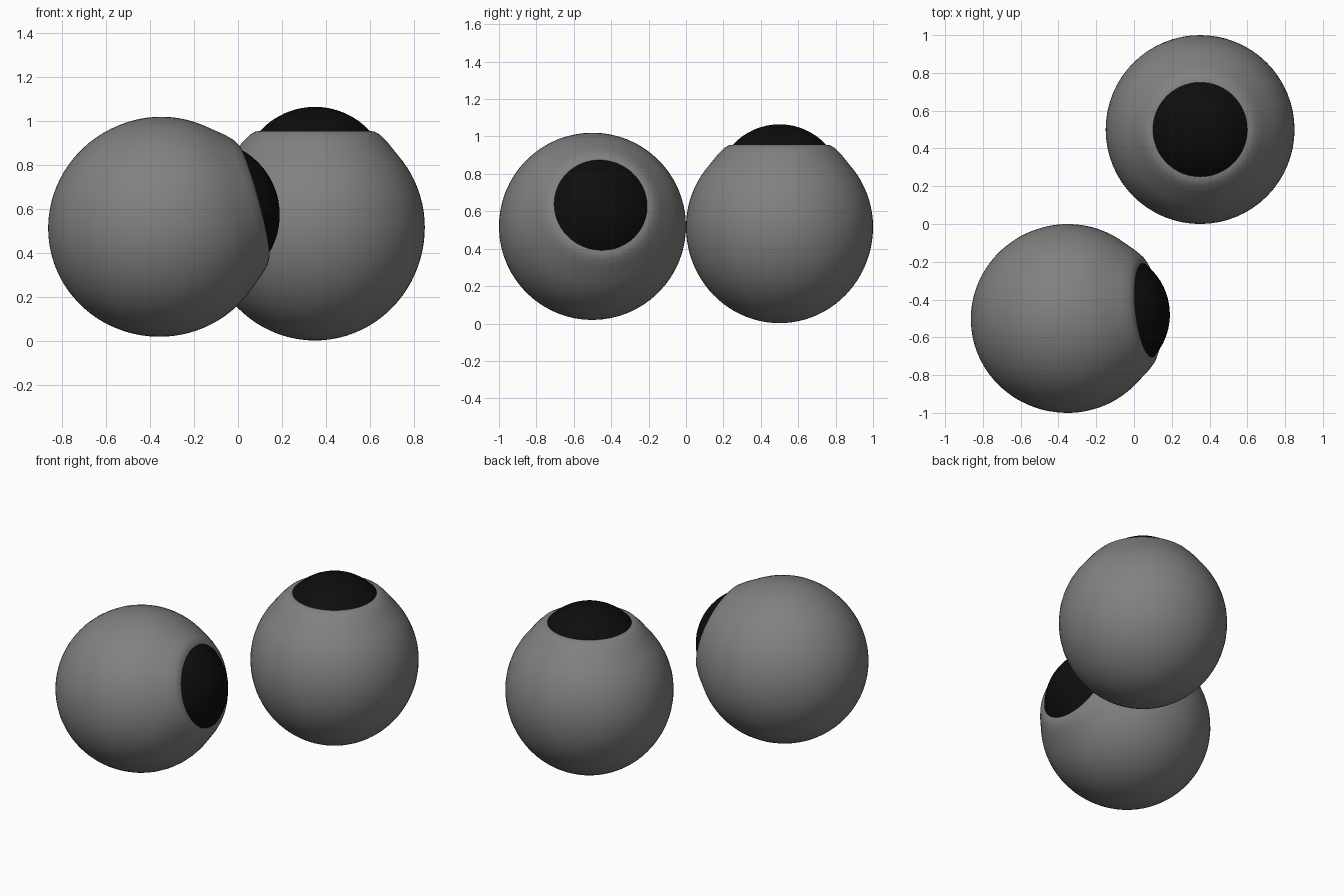
import bpy, bmesh, math
from mathutils import Vector

cube = bpy.data.objects.get("Cube")
if cube:
    bpy.data.objects.remove(cube, do_unlink=True)


def make_material(name, value):
    mat = bpy.data.materials.new(name)
    mat.use_nodes = True
    colour = (value, value, value, 1)
    mat.diffuse_color = colour
    mat.node_tree.nodes["Principled BSDF"].inputs["Base Color"].default_value = colour
    return mat


def lathe(name, profile, mat, steps=64):
    """Revolve (radius, height) points about z into a smooth mesh."""
    bm = bmesh.new()
    verts = [bm.verts.new((r, 0, z)) for r, z in profile]
    edges = [bm.edges.new(pair) for pair in zip(verts, verts[1:])]
    bmesh.ops.spin(bm, geom=verts + edges, cent=(0, 0, 0), axis=(0, 0, 1),
                   angle=math.tau, steps=steps)
    bmesh.ops.remove_doubles(bm, verts=bm.verts, dist=0.0001)
    bmesh.ops.recalc_face_normals(bm, faces=bm.faces)
    for face in bm.faces:
        face.smooth = True
    mesh = bpy.data.meshes.new(name)
    bm.to_mesh(mesh)
    bm.free()
    mesh.materials.append(mat)
    return mesh


grey = make_material("eye grey", 0.22)
black = make_material("cornea black", 0.004)

RADIUS, RIM, RIM_HEIGHT, BULGE = 0.5, 0.25, 0.438, 0.11

# Eyeball: slightly deepened back half, round front, flared lip at the rim
ball = []
for i in range(33):
    a = math.radians(-90 + i * 131 / 32)
    stretch = 1.03 if a < 0 else 1
    ball.append((RADIUS * math.cos(a), RADIUS * math.sin(a) * stretch))
ball += [(0.33, 0.387), (0.295, 0.422), (0.27, 0.436), (RIM, RIM_HEIGHT)]
ball_mesh = lathe("eyeball", ball, grey)

# Cornea: shallow spherical cap on the rim
cap_radius = (RIM ** 2 + BULGE ** 2) / (2 * BULGE)
half_angle = math.asin(RIM / cap_radius)
cap = []
for i in range(9):
    a = half_angle * (1 - i / 8)
    cap.append((cap_radius * math.sin(a),
                RIM_HEIGHT + BULGE - cap_radius * (1 - math.cos(a))))
cap_mesh = lathe("cornea", cap, black)

# Two eyes: one looks sideways, the other straight up
eyes = {
    "right": ((-0.35, -0.5, 0.52), (0.961, 0.10, 0.257)),
    "left": ((0.35, 0.5, 0.517), (0, 0, 1)),
}
for side, (centre, gaze) in eyes.items():
    for part, mesh in (("eyeball", ball_mesh), ("cornea", cap_mesh)):
        obj = bpy.data.objects.new(f"{side}_{part}", mesh)
        obj.location = centre
        obj.rotation_euler = Vector(gaze).to_track_quat("Z", "Y").to_euler()
        bpy.context.collection.objects.link(obj)
